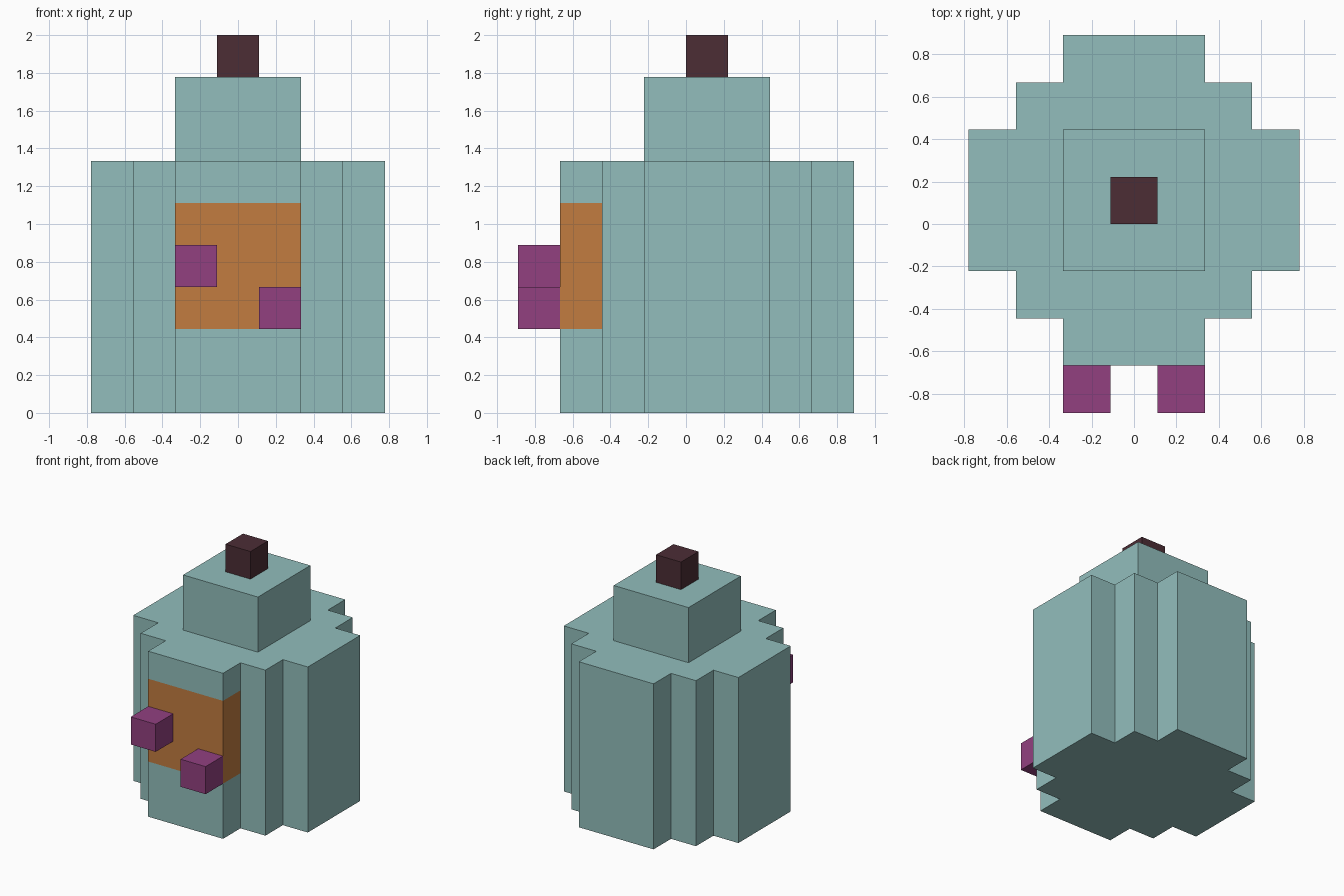
import bpy, bmesh

cube = bpy.data.objects.get("Cube")
if cube:
    bpy.data.objects.remove(cube, do_unlink=True)

U = 2 / 9  # one grid block


def material(name, srgb):
    lin = [((c / 255 + 0.055) / 1.055) ** 2.4 for c in srgb] + [1.0]
    mat = bpy.data.materials.new(name)
    mat.use_nodes = True
    mat.diffuse_color = lin
    mat.node_tree.nodes["Principled BSDF"].inputs["Base Color"].default_value = lin
    return mat


TEAL = material("pale teal", (146, 190, 188))
ORANGE = material("burnt orange", (194, 124, 64))
PURPLE = material("plum purple", (146, 64, 128))
BROWN = material("dark maroon", (76, 45, 53))


def finish(name, bm, *mats):
    bmesh.ops.recalc_face_normals(bm, faces=bm.faces)
    mesh = bpy.data.meshes.new(name)
    bm.to_mesh(mesh)
    bm.free()
    for m in mats:
        mesh.materials.append(m)
    obj = bpy.data.objects.new(name, mesh)
    bpy.context.collection.objects.link(obj)
    return obj


def block(name, low, high, mat):
    """Box between two corners given in blocks."""
    bm = bmesh.new()
    bmesh.ops.create_cube(bm, size=1)
    for v in bm.verts:
        v.co = [(l if c < 0 else h) * U for c, l, h in zip(v.co, low, high)]
    return finish(name, bm, mat)


# Body: stepped round outline, extruded upwards
right_half = [(1.5, -3), (1.5, -2), (2.5, -2), (2.5, -1), (3.5, -1), (3.5, 2),
              (2.5, 2), (2.5, 3), (1.5, 3), (1.5, 4)]
outline = right_half + [(-x, y) for x, y in reversed(right_half)]
bm = bmesh.new()
base = bm.faces.new([bm.verts.new((x * U, y * U, 0)) for x, y in outline])
top = bmesh.ops.extrude_face_region(bm, geom=[base], use_keep_orig=True)
bmesh.ops.translate(bm, vec=(0, 0, 6 * U),
                    verts=[g for g in top["geom"] if isinstance(g, bmesh.types.BMVert)])

# Face panel: cut the front step at two heights and colour the band between
for z in (2, 5):
    front = [f for f in bm.faces if f.calc_center_median().y < -2.25 * U]
    geom = front + list({e for f in front for e in f.edges}) + list({v for f in front for v in f.verts})
    bmesh.ops.bisect_plane(bm, geom=geom, plane_co=(0, 0, z * U), plane_no=(0, 0, 1))
for f in bm.faces:
    c = f.calc_center_median()
    if c.y < -2.25 * U and 2 * U < c.z < 5 * U:
        f.material_index = 1
finish("body", bm, TEAL, ORANGE)

# Neck and top knob
block("neck", (-1.5, -1, 6), (1.5, 2, 8), TEAL)
block("top_knob", (-0.5, 0, 8), (0.5, 1, 9), BROWN)

# Front studs at two heights
block("right_stud", (-1.5, -4, 3), (-0.5, -3, 4), PURPLE)
block("left_stud", (0.5, -4, 2), (1.5, -3, 3), PURPLE)
